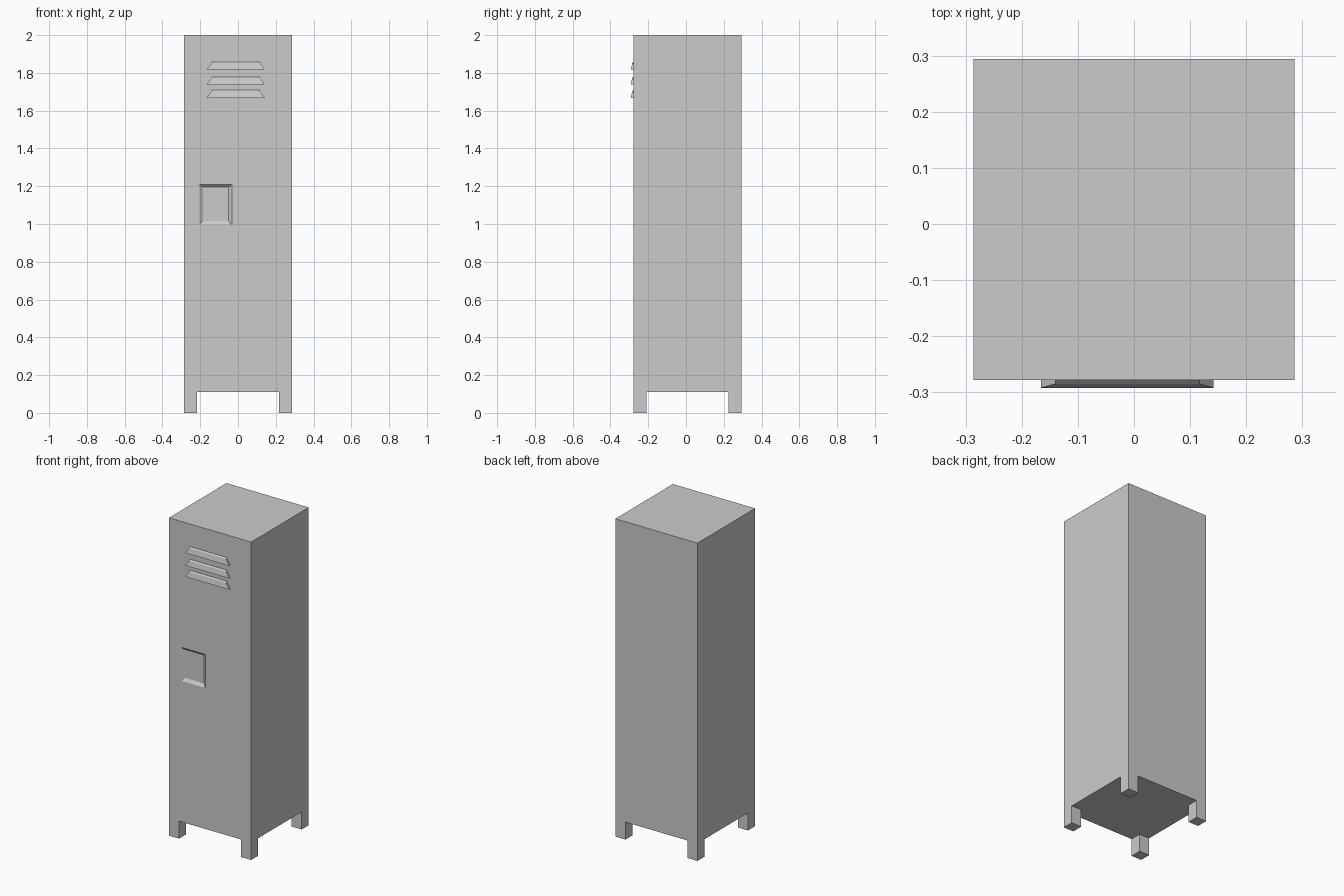
import bpy
import bmesh

cube = bpy.data.objects.get("Cube")
if cube:
    bpy.data.objects.remove(cube)

metal = bpy.data.materials.new("grey metal")
metal.use_nodes = True
GREY = (0.6, 0.6, 0.6, 1)
metal.diffuse_color = GREY
metal.node_tree.nodes["Principled BSDF"].inputs["Base Color"].default_value = GREY

HALF, FRONT, BACK = 0.286, -0.278, 0.294
BASE, TOP, LEG = 0.11, 2.0, 0.07


def loft(name, rings, cap_start=True, cap_end=True):
    """Skin a chain of four-point rings into one flat-faced object."""
    bm = bmesh.new()
    loops = [[bm.verts.new(p) for p in ring] for ring in rings]
    for a, b in zip(loops, loops[1:]):
        for i in range(4):
            j = (i + 1) % 4
            bm.faces.new((a[i], a[j], b[j], b[i]))
    if cap_start:
        bm.faces.new(loops[0][::-1])
    if cap_end:
        bm.faces.new(loops[-1])
    bmesh.ops.recalc_face_normals(bm, faces=bm.faces)
    mesh = bpy.data.meshes.new(name)
    bm.to_mesh(mesh)
    bm.free()
    mesh.materials.append(metal)
    obj = bpy.data.objects.new(name, mesh)
    bpy.context.collection.objects.link(obj)
    return obj


def upright(y, x0, x1, z0, z1):
    return [(x0, y, z0), (x1, y, z0), (x1, y, z1), (x0, y, z1)]


def level(z, x0, x1, y0, y1):
    return [(x0, y0, z), (x1, y0, z), (x1, y1, z), (x0, y1, z)]


# Cabinet, with the bevelled handle recess sunk into its front
loft("cabinet", [
    upright(BACK, -HALF, HALF, BASE, TOP),
    upright(FRONT, -HALF, HALF, BASE, TOP),
    upright(FRONT, -0.204, -0.033, 0.997, 1.208),
    upright(FRONT + 0.012, -0.186, -0.05, 1.016, 1.195),
])

# Corner legs, open where they join the cabinet
for side, x in (("right", -HALF), ("left", HALF - LEG)):
    for end, y in (("front", FRONT), ("back", BACK - LEG)):
        loft(f"{end}_{side}_leg",
             [level(z, x, x + LEG, y, y + LEG) for z in (0, BASE)],
             cap_end=False)

# Vent louvres, wide at the lower lip and folding back into the door
for number, z in enumerate((1.817, 1.738, 1.668), 1):
    loft(f"vent_louvre_{number}", [
        level(z, -0.166, 0.142, FRONT - 0.014, FRONT),
        level(z + 0.034, -0.14, 0.117, FRONT - 0.007, FRONT),
        level(z + 0.041, -0.14, 0.117, FRONT - 0.0005, FRONT),
    ])
